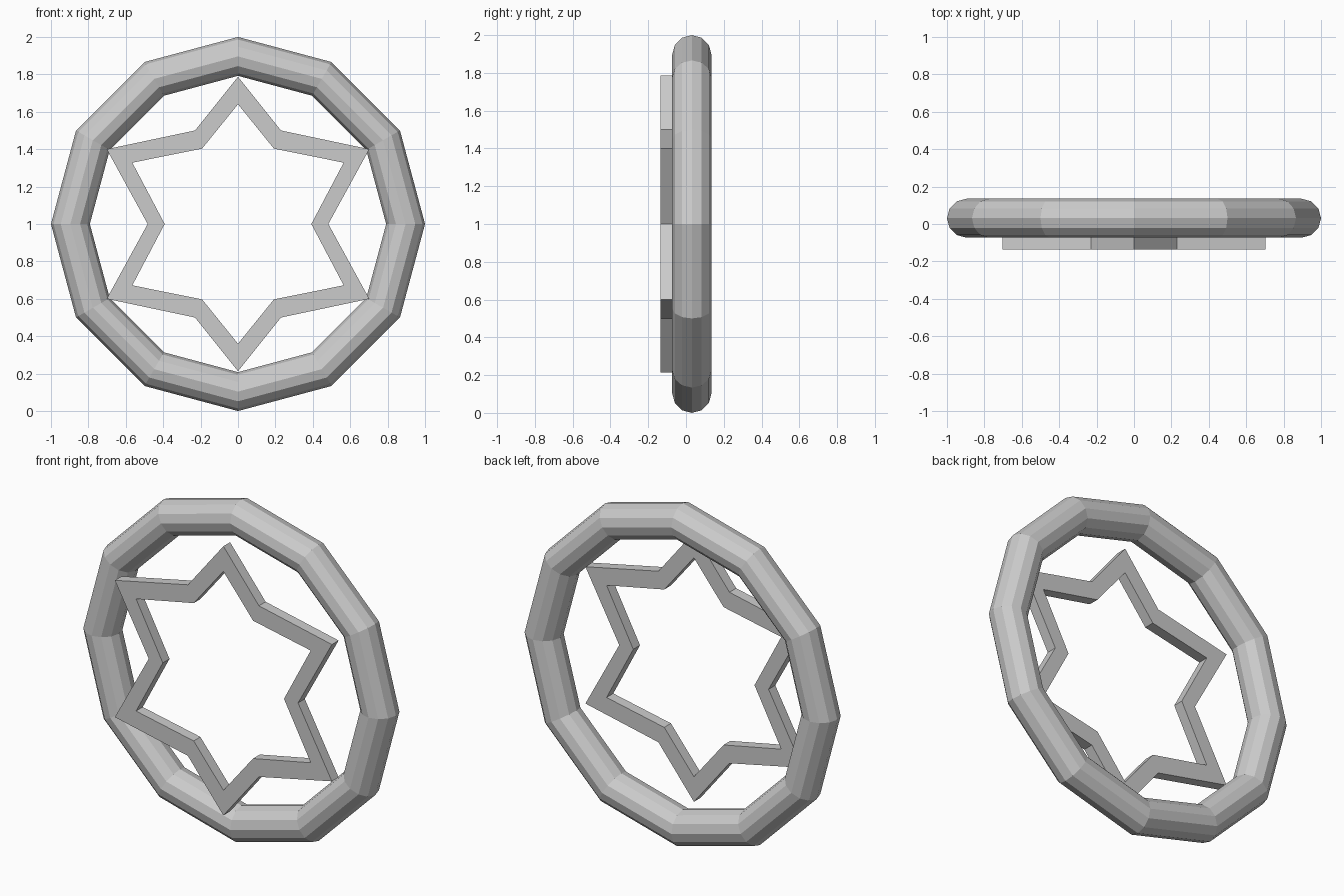
import bpy, bmesh
from math import cos, sin, pi

cube = bpy.data.objects.get("Cube")
if cube:
    bpy.data.objects.remove(cube, do_unlink=True)

grey = bpy.data.materials.new("light grey")
grey.use_nodes = True
grey.diffuse_color = (0.6, 0.6, 0.6, 1)
grey.node_tree.nodes["Principled BSDF"].inputs["Base Color"].default_value = (0.6, 0.6, 0.6, 1)


def loop_surface(name, sections):
    """Join closed cross-sections, one after another, into an endless frame."""
    bm = bmesh.new()
    rows = [[bm.verts.new(p) for p in s] for s in sections]
    for i, a in enumerate(rows):
        b = rows[(i + 1) % len(rows)]
        for j in range(len(a)):
            k = (j + 1) % len(a)
            bm.faces.new((a[j], a[k], b[k], b[j]))
    bmesh.ops.recalc_face_normals(bm, faces=bm.faces)
    mesh = bpy.data.meshes.new(name)
    bm.to_mesh(mesh)
    bm.free()
    mesh.materials.append(grey)
    obj = bpy.data.objects.new(name, mesh)
    bpy.context.collection.objects.link(obj)
    return obj


# Faceted outer ring: twelve segments of a twelve-sided tube
SIDES, MAJOR, MINOR, RING_Y = 12, 0.896, 0.104, 0.031
ring = []
for i in range(SIDES):
    a = 2 * pi * i / SIDES
    section = []
    for j in range(SIDES):
        t = 2 * pi * j / SIDES
        r = MAJOR + MINOR * cos(t)
        section.append((r * cos(a), RING_Y + MINOR * sin(t), 1 + r * sin(a)))
    ring.append(section)
loop_surface("outer_ring", ring)

# Six-pointed star frame: (outer x, outer z, inner x, inner z) for one quarter
FRONT, BACK = -0.135, -0.073
quarter = [(0, 0.787, 0, 0.64), (0.23, 0.50, 0.192, 0.403),
           (0.702, 0.40, 0.565, 0.328), (0.483, 0, 0.392, 0)]
half = quarter + [(a, -b, c, -d) for a, b, c, d in quarter[-2::-1]]
outline = half + [(-a, b, -c, d) for a, b, c, d in half[-2:0:-1]]
loop_surface("star_frame", [
    [(a, FRONT, 1 + b), (c, FRONT, 1 + d), (c, BACK, 1 + d), (a, BACK, 1 + b)]
    for a, b, c, d in outline])
